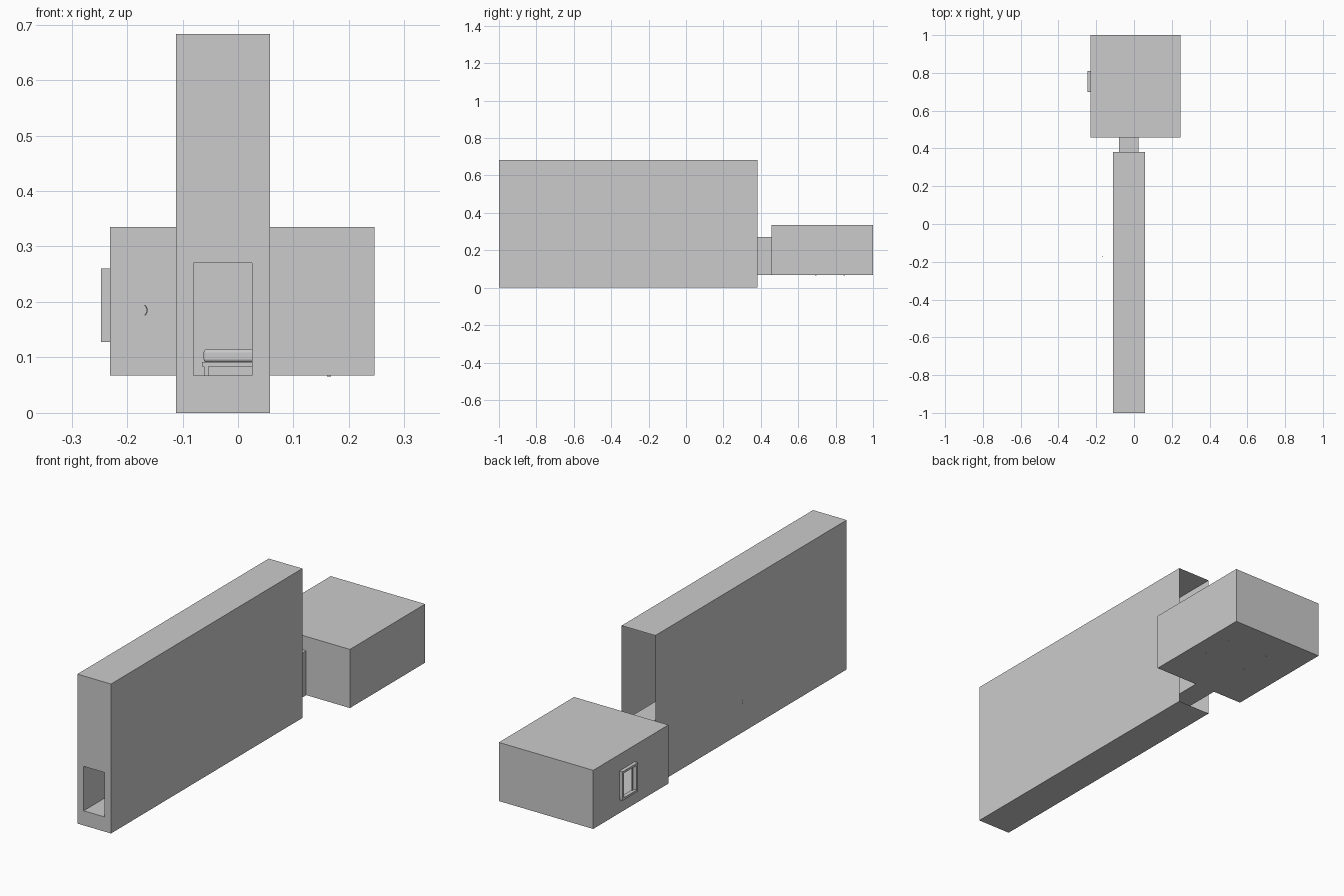
import bpy, bmesh, math
from mathutils import Vector

if "Cube" in bpy.data.objects:
    bpy.data.objects.remove(bpy.data.objects["Cube"])


def finish(name, bm):
    bmesh.ops.remove_doubles(bm, verts=bm.verts, dist=1e-5)
    me = bpy.data.meshes.new(name)
    bm.to_mesh(me)
    bm.free()
    ob = bpy.data.objects.new(name, me)
    bpy.context.collection.objects.link(ob)
    return ob


def shell(name, lo, hi, open_sides=(), holes={}):
    """Thin-walled box; sides are '-x', '+x' ...; holes map a side to (u0, v0, u1, v1)."""
    bm = bmesh.new()
    for a in range(3):
        u, v = [i for i in range(3) if i != a]
        for sign, level in (("-", lo[a]), ("+", hi[a])):
            side = sign + "xyz"[a]
            if side in open_sides:
                continue

            def rect(u0, v0, u1, v1):
                if u1 - u0 < 1e-5 or v1 - v0 < 1e-5:
                    return
                verts = []
                for p, q in ((u0, v0), (u1, v0), (u1, v1), (u0, v1)):
                    co = [0, 0, 0]
                    co[a], co[u], co[v] = level, p, q
                    verts.append(bm.verts.new(co))
                f = bm.faces.new(verts)
                f.normal_update()
                if (f.normal[a] > 0) != (sign == "+"):
                    f.normal_flip()

            if side in holes:
                a0, b0, a1, b1 = holes[side]
                rect(lo[u], lo[v], a0, hi[v])
                rect(a1, lo[v], hi[u], hi[v])
                rect(a0, lo[v], a1, b0)
                rect(a0, b1, a1, hi[v])
            else:
                rect(lo[u], lo[v], hi[u], hi[v])
    return finish(name, bm)


def box(name, lo, hi, bevel=0):
    ob = shell(name, lo, hi)
    if bevel:
        m = ob.modifiers.new("bevel", "BEVEL")
        m.width, m.segments = bevel, 3
    return ob


FLOOR = 0.067
DX0, DX1, DTOP = -0.08, 0.025, 0.27      # doorway
WY0, WY1, WZ0, WZ1 = 0.70, 0.81, 0.128, 0.26  # window

# Tall outer hall, open at the back, with a doorway in front
shell("outer_hall", (-0.112, -1, 0), (0.058, 0.382, 0.683), ("+y",),
      {"-y": (DX0, FLOOR, DX1, DTOP)})

# Passage running from the front doorway to the room
shell("passage", (DX0, -1, FLOOR), (DX1, 0.457, DTOP), ("-y", "+y"))

# Room with door and window openings
T = 0.01
shell("room", (-0.231, 0.457, FLOOR), (0.246, 1, 0.335), (),
      {"-y": (DX0, FLOOR, DX1, DTOP),
       "-x": (WY0 + T, WZ0 + T, WY1 - T, WZ1 - T)})

# Projecting window frame and mullion
fx0, fx1 = -0.247, -0.229
for n, lo, hi in (("sill", (WY0, WZ0), (WY1, WZ0 + T)),
                  ("head", (WY0, WZ1 - T), (WY1, WZ1)),
                  ("jamb_front", (WY0, WZ0 + T), (WY0 + T, WZ1 - T)),
                  ("jamb_back", (WY1 - T, WZ0 + T), (WY1, WZ1 - T))):
    box("window_" + n, (fx0, *lo), (fx1, *hi))
box("window_mullion", (-0.236, 0.721, WZ0 + T), (-0.231, 0.725, WZ1 - T))

# Bed: frame, legs, mattress
bx0, bx1, by0, by1 = -0.065, 0.17, 0.69, 0.85
box("bed_frame", (bx0, by0, 0.084), (bx1, by1, 0.092))
for i, x in enumerate((bx0 + 0.004, bx1 - 0.01)):
    for j, y in enumerate((by0, by1 - 0.008)):
        box(f"bed_leg_{i}{j}", (x, y, FLOOR - 0.001), (x + 0.008, y + 0.008, 0.086))
box("mattress", (bx0 + 0.003, by0 + 0.003, 0.091), (bx1, by1 - 0.003, 0.115), 0.006)

# Draped cover, rising toward the pillow end
bm = bmesh.new()
profile = [(-0.075, 0.09), (-0.07, 0.106), (-0.06, 0.115), (-0.04, 0.117),
           (-0.015, 0.118), (0.01, 0.125), (0.035, 0.131), (0.08, 0.131), (0.11, 0.117)]
rows = [[bm.verts.new((x, y, z)) for x, z in profile] for y in (by0 + 0.03, by1 - 0.002)]
for i in range(len(profile) - 1):
    bm.faces.new((rows[0][i], rows[0][i + 1], rows[1][i + 1], rows[1][i]))
cover = finish("bed_cover", bm)
for p in cover.data.polygons:
    p.use_smooth = True
box("pillow", (0.12, by0 + 0.02, 0.114), (0.165, by1 - 0.02, 0.128), 0.006)

# Small curved handle beside the hall
bm = bmesh.new()
rings = []
for i in range(9):
    t = math.radians(-50 + i * 12.5)
    c = Vector((-0.176 + 0.012 * math.cos(t), -0.17, 0.185 + 0.012 * math.sin(t)))
    d = Vector((math.cos(t), 0, math.sin(t)))
    rings.append([bm.verts.new(c + d * 0.001 * math.cos(k * math.tau / 6)
                               + Vector((0, 0.001 * math.sin(k * math.tau / 6), 0)))
                  for k in range(6)])
for r, s in zip(rings, rings[1:]):
    for k in range(6):
        bm.faces.new((r[k], r[(k + 1) % 6], s[(k + 1) % 6], s[k]))
bm.faces.new(rings[0])
bm.faces.new(rings[-1])
bmesh.ops.recalc_face_normals(bm, faces=bm.faces)
finish("curved_handle", bm)
